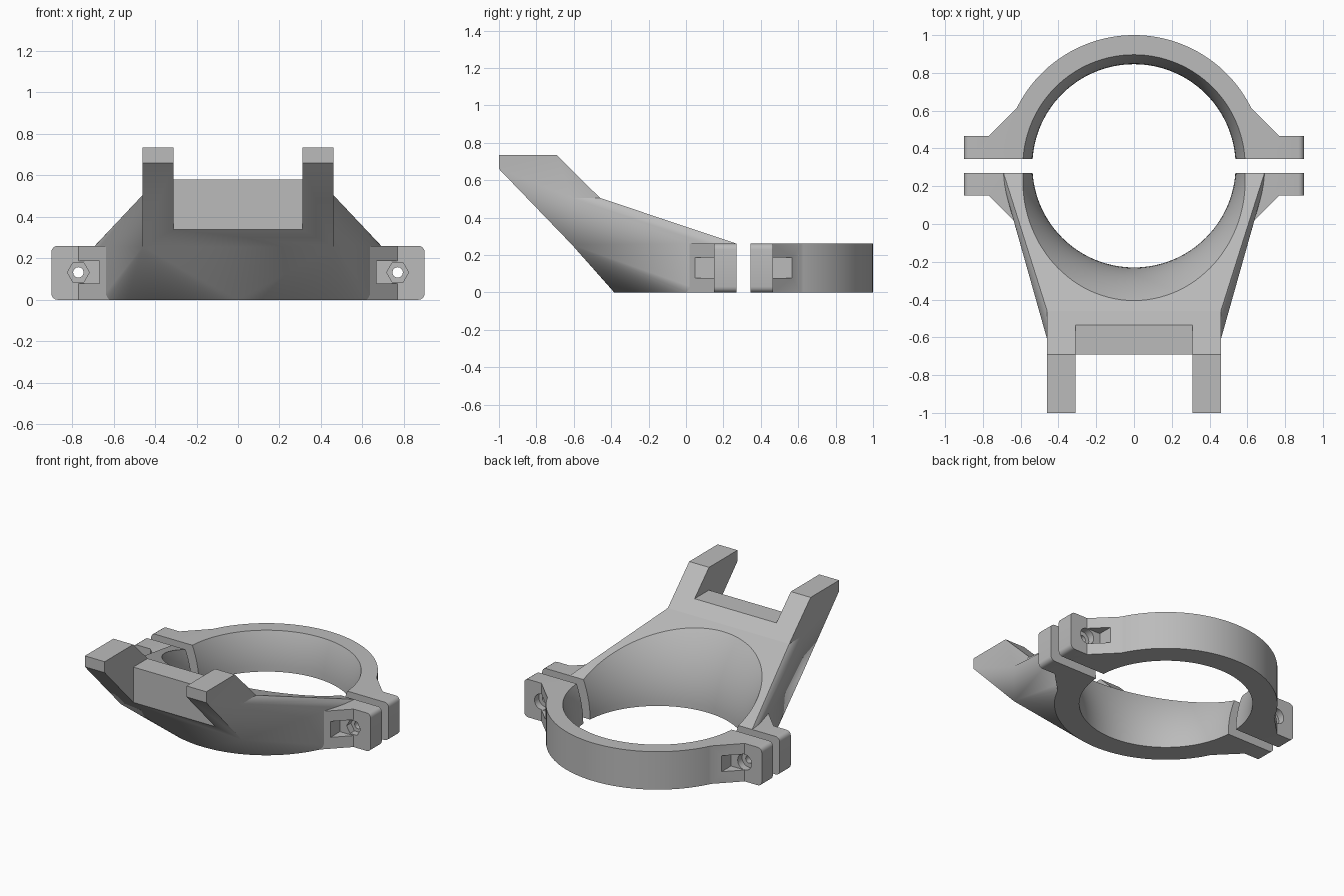
import bpy, bmesh
from math import sin, cos, pi, asin
from mathutils import Matrix

cube = bpy.data.objects.get("Cube")
if cube:
    bpy.data.objects.remove(cube, do_unlink=True)

CY = 0.308      # clamp axis position along y
GAP = 0.037     # half of the split between the two clamp halves
R, H = 0.692, 0.26
SLOT = 0.31     # half width between the arms

grey = bpy.data.materials.new("plain grey")
grey.use_nodes = True
grey.diffuse_color = (0.5, 0.5, 0.5, 1)
grey.node_tree.nodes["Principled BSDF"].inputs["Base Color"].default_value = (0.5, 0.5, 0.5, 1)


def finish(bm, name):
    bmesh.ops.recalc_face_normals(bm, faces=bm.faces)
    mesh = bpy.data.meshes.new(name)
    bm.to_mesh(mesh)
    bm.free()
    mesh.materials.append(grey)
    obj = bpy.data.objects.new(name, mesh)
    bpy.context.collection.objects.link(obj)
    return obj


def prism(name, points, low, high, axis="z", bevel=None, size=0.03):
    """Extrude an outline along an axis, bevelling the edges picked by a rule."""
    place = {"z": lambda a, b, c: (a, b, c),
             "y": lambda a, b, c: (a, c, b),
             "x": lambda a, b, c: (c, a, b)}[axis]
    bm = bmesh.new()
    ends = [[bm.verts.new(place(a, b, c)) for a, b in points] for c in (low, high)]
    for end in ends:
        bm.faces.new(end)
    n = len(points)
    for i in range(n):
        j = (i + 1) % n
        bm.faces.new((ends[0][i], ends[0][j], ends[1][j], ends[1][i]))
    if bevel:
        edges = [e for e in bm.edges if bevel(e.verts[0].co, e.verts[1].co)]
        bmesh.ops.bevel(bm, geom=edges, offset=size, segments=4, profile=0.5, affect="EDGES")
    return finish(bm, name)


def box(name, x, y, z):
    return prism(name, [(x[0], y[0]), (x[1], y[0]), (x[1], y[1]), (x[0], y[1])], *z)


def circle(x, z, radius, n):
    return [(x + radius * cos(2 * pi * i / n), z + radius * sin(2 * pi * i / n)) for i in range(n)]


def combine(target, tool, operation):
    mod = target.modifiers.new("combine", "BOOLEAN")
    mod.object, mod.operation, mod.solver = tool, operation, "EXACT"
    bpy.context.view_layer.objects.active = target
    bpy.ops.object.modifier_apply(modifier=mod.name)
    bpy.data.objects.remove(tool, do_unlink=True)


def half_disc(side):
    start = asin(GAP / R)
    angles = [start + (pi - 2 * start) * i / 64 for i in range(65)]
    return [(R * cos(a), CY + side * R * sin(a)) for a in angles]


def bore():
    """Flared round cutter: the radius grows with the square of the height."""
    bm = bmesh.new()
    n = 128
    rings = []
    for i in range(18):
        z = -0.04 + 0.04 * i
        r = 0.538 + 0.74 * max(z, 0) ** 2
        rings.append([bm.verts.new((x, y, z)) for x, y in circle(0, CY, r, n)])
    for a, b in zip(rings, rings[1:]):
        for i in range(n):
            j = (i + 1) % n
            bm.faces.new((a[i], a[j], b[j], b[i]))
    bm.faces.new(rings[0])
    bm.faces.new(rings[-1])
    return finish(bm, "bore_cutter")


def add_ears(body, side):
    """Bolt ears with a gusset on both ends of a clamp half."""
    outline = [(0.9, GAP), (0.9, 0.157), (0.77, 0.157), (0.615, 0.312), (0.56, 0.2), (0.56, GAP)]
    for s in (1, -1):
        ear = prism("ear", [(s * x, CY + side * d) for x, d in outline], 0, H,
                    bevel=lambda a, b: min(abs(a.x), abs(b.x)) > 0.89 and abs(a.z - b.z) < 0.01)
        combine(body, ear, "UNION")


def cut_bolts(body, side):
    """Pocket, head recess and through hole in each ear."""
    for s in (1, -1):
        xs = sorted((s * 0.667, s * 0.80))
        ys = sorted((CY + side * 0.157, CY + side * 0.5))
        combine(body, box("pocket", xs, ys, (0.078, 0.187)), "DIFFERENCE")
        sides = 6 if side < 0 else 32
        ys = sorted((CY + side * 0.11, CY + side * 0.24))
        combine(body, prism("recess", circle(s * 0.77, 0.132, 0.053, sides), *ys, axis="y"), "DIFFERENCE")
        ys = sorted((CY, CY + side * 0.3))
        combine(body, prism("hole", circle(s * 0.77, 0.132, 0.025, 24), *ys, axis="y"), "DIFFERENCE")


def smooth(obj):
    bpy.ops.object.select_all(action="DESELECT")
    obj.select_set(True)
    bpy.context.view_layer.objects.active = obj
    bpy.ops.object.shade_smooth_by_angle(angle=0.4)


# Rear clamp half: half ring with a softened upper rim
def upper_rim(a, b):
    return min(a.z, b.z) > H - 0.01 and min(a.y, b.y) > CY + GAP - 0.01 and (a - b).length < 0.2


rear = prism("rear_clamp", half_disc(1), 0, H, bevel=upper_rim, size=0.015)
add_ears(rear, 1)
combine(rear, bore(), "DIFFERENCE")
cut_bolts(rear, 1)
smooth(rear)

# Front clamp half: body stretched from the half ring to the arm root
bm = bmesh.new()
for x, y in half_disc(-1):
    for z in (0, H):
        bm.verts.new((x, y, z))
for x in (-0.46, 0.46):
    for y, z in ((-0.61, 0.255), (-0.61, 0.505), (-0.46, 0.505)):
        bm.verts.new((x, y, z))
hull = bmesh.ops.convex_hull(bm, input=bm.verts)
spare = {v for v in hull["geom_interior"] if isinstance(v, bmesh.types.BMVert)}
bmesh.ops.delete(bm, geom=list(spare), context="VERTS")
front = finish(bm, "front_bracket")

# Sloping arms with a square slot between them
arms = prism("arms", [(-0.61, 0.255), (-1, 0.66), (-1, 0.735), (-0.692, 0.735),
                      (-0.46, 0.505), (-0.46, 0.4)], -0.46, 0.46, axis="x")
combine(arms, box("slot", (-SLOT, SLOT), (-1.1, -0.69), (0.1, 0.9)), "DIFFERENCE")
combine(arms, box("shelf", (-SLOT, SLOT), (-0.8, -0.4), (0.58, 0.9)), "DIFFERENCE")
combine(front, arms, "UNION")
add_ears(front, -1)
combine(front, bore(), "DIFFERENCE")
cut_bolts(front, -1)
smooth(front)
